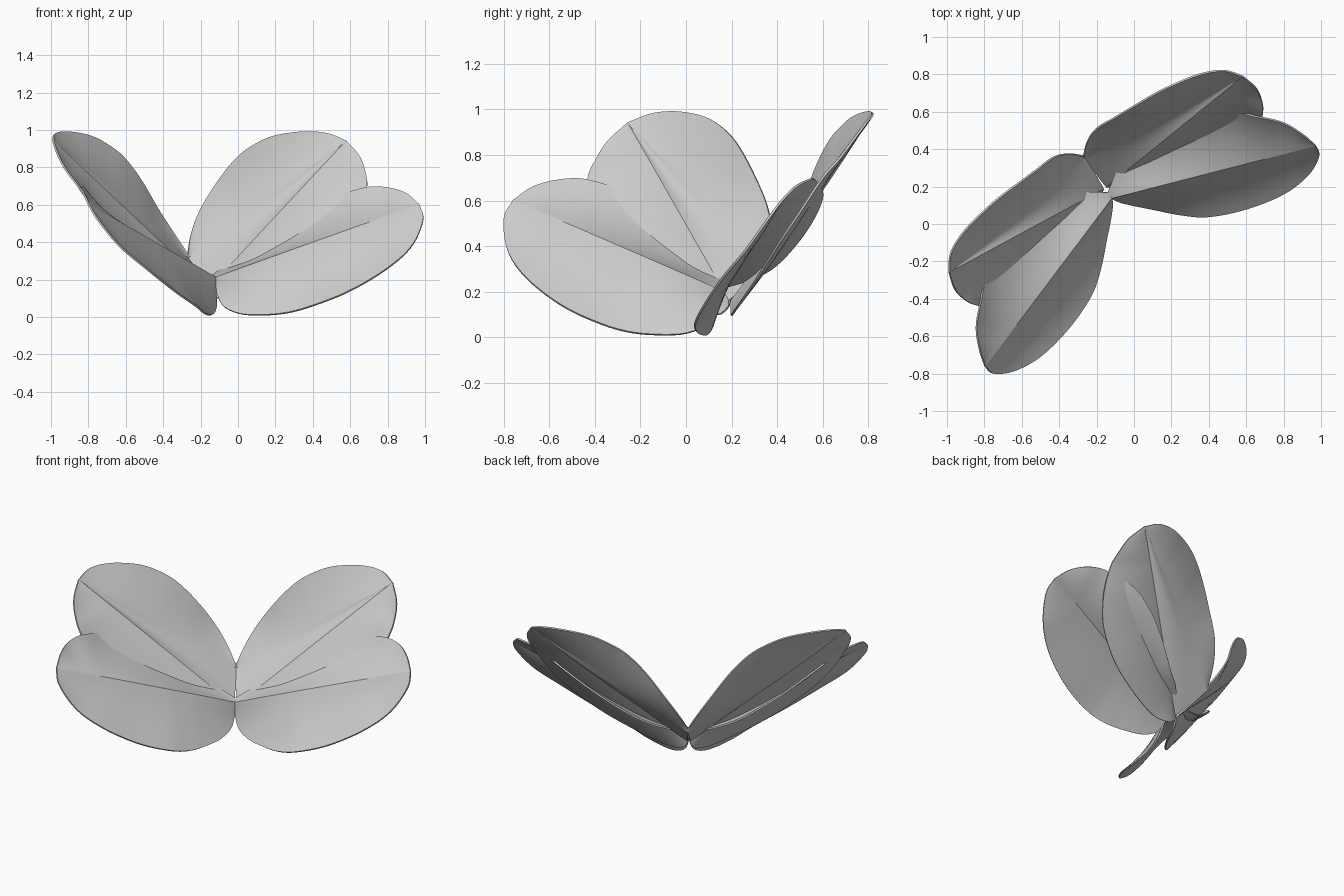
import bpy
import bmesh
import math
from mathutils import Vector, Matrix

default_cube = bpy.data.objects.get("Cube")
if default_cube:
    bpy.data.objects.remove(default_cube, do_unlink=True)

# One plain grey for everything
grey = bpy.data.materials.new("plain_grey")
grey.use_nodes = True
grey.diffuse_color = (0.6, 0.6, 0.6, 1)
grey.node_tree.nodes["Principled BSDF"].inputs["Base Color"].default_value = (0.6, 0.6, 0.6, 1)

COLUMNS, STEPS = 56, 10
BACKWARD = Vector((0, 0.8, -0.6))

# The wings mirror across an upright plane through their shared hinge
hinge = Vector((-0.12, 0.14, 0))
across = Vector((0.832, 0.555, 0)).normalized()
flip = Matrix.Identity(4)
for row in range(3):
    for col in range(3):
        flip[row][col] -= 2 * across[row] * across[col]
mirror = Matrix.Translation(hinge) @ flip @ Matrix.Translation(-hinge)


def smooth_rail(points):
    """Catmull-Rom curve through the points, resampled evenly by length."""
    pts = [Vector(p) for p in points]
    if len(pts) == 2:
        return [pts[0].lerp(pts[1], i / COLUMNS) for i in range(COLUMNS + 1)]
    pts = [2 * pts[0] - pts[1]] + pts + [2 * pts[-1] - pts[-2]]
    dense = []
    for a, b, c, d in zip(pts, pts[1:], pts[2:], pts[3:]):
        for k in range(20):
            t = k / 20
            dense.append(0.5 * (2 * b + (c - a) * t + (2 * a - 5 * b + 4 * c - d) * t ** 2
                                + (3 * b - a - 3 * c + d) * t ** 3))
    dense.append(pts[-2])
    lengths = [0.0]
    for p, q in zip(dense, dense[1:]):
        lengths.append(lengths[-1] + (q - p).length)
    result, j = [], 0
    for i in range(COLUMNS + 1):
        want = lengths[-1] * i / COLUMNS
        while j < len(dense) - 2 and lengths[j + 1] < want:
            j += 1
        t = (want - lengths[j]) / max(lengths[j + 1] - lengths[j], 1e-9)
        result.append(dense[j].lerp(dense[j + 1], t))
    return result


def make_wing(name, rails, sags, matrix):
    """Loft a thin sheet between rails that run from root to tip."""
    rails = [smooth_rail(r) for r in rails]
    rows = [rails[0]]
    for low, high, sag in zip(rails, rails[1:], sags):
        for s in range(1, STEPS + 1):
            f = s / STEPS
            rows.append([p.lerp(q, f) + BACKWARD * sag * 4 * f * (1 - f)
                         * math.sin(math.pi * i / COLUMNS)
                         for i, (p, q) in enumerate(zip(low, high))])
    bm = bmesh.new()
    grid = [[bm.verts.new(matrix @ p) for p in row] for row in rows]
    for r, s in zip(grid, grid[1:]):
        for i in range(COLUMNS):
            bm.faces.new((r[i], r[i + 1], s[i + 1], s[i]))
    bmesh.ops.remove_doubles(bm, verts=bm.verts, dist=0.0005)
    bmesh.ops.recalc_face_normals(bm, faces=bm.faces)
    mesh = bpy.data.meshes.new(name)
    bm.to_mesh(mesh)
    bm.free()
    mesh.materials.append(grey)
    wing = bpy.data.objects.new(name, mesh)
    bpy.context.collection.objects.link(wing)
    solid = wing.modifiers.new("thickness", 'SOLIDIFY')
    solid.thickness = 0.01
    solid.offset = 0
    bpy.ops.object.select_all(action='DESELECT')
    wing.select_set(True)
    bpy.context.view_layer.objects.active = wing
    bpy.ops.object.modifier_apply(modifier=solid.name)
    bpy.ops.object.shade_smooth_by_angle(angle=math.radians(20))


# Lower wing: bottom edge, ridge, hidden upper edge
lower_tip = (0.97, 0.42, 0.6)
lower_bottom = [(-0.12, 0.14, 0.14), (-0.08, 0.12, 0.06), (0, 0.1, 0.02), (0.1, 0.08, 0.01),
                (0.25, 0.05, 0.02), (0.4, 0.04, 0.06), (0.6, 0.08, 0.14), (0.8, 0.16, 0.26),
                (0.93, 0.26, 0.38), (0.99, 0.36, 0.52), lower_tip]
lower_ridge = [(-0.12, 0.14, 0.21), lower_tip]
lower_top = [(-0.14, 0.17, 0.22), (-0.08, 0.3, 0.26), (0.05, 0.4, 0.32), (0.2, 0.5, 0.43),
             (0.35, 0.57, 0.54), (0.5, 0.6, 0.63), (0.68, 0.57, 0.69), (0.8, 0.54, 0.69),
             (0.9, 0.48, 0.66), lower_tip]

# Upper wing: hidden lower edge, ridge, crease, top edge
upper_tip = (0.58, 0.79, 0.94)
upper_bottom = [(-0.15, 0.2, 0.14), (-0.1, 0.2, 0.1), (0.06, 0.21, 0.11), (0.37, 0.3, 0.24),
                (0.57, 0.4, 0.4), (0.66, 0.5, 0.55), (0.69, 0.6, 0.7), (0.68, 0.67, 0.78),
                (0.65, 0.73, 0.86), upper_tip]
upper_ridge = [(-0.15, 0.2, 0.16), upper_tip]
upper_crease = [(-0.27, 0.36, 0.31), upper_tip]
upper_top = [(-0.27, 0.36, 0.33), (-0.25, 0.44, 0.45), (-0.2, 0.51, 0.58), (-0.1, 0.57, 0.74),
             (0, 0.63, 0.86), (0.1, 0.69, 0.93), (0.2, 0.74, 0.97), (0.35, 0.8, 0.99),
             (0.48, 0.82, 0.98), upper_tip]

for side, matrix in (("left", Matrix.Identity(4)), ("right", mirror)):
    make_wing(side + "_lower_wing", [lower_bottom, lower_ridge, lower_top],
              [0.025, 0.02], matrix)
    make_wing(side + "_upper_wing", [upper_bottom, upper_ridge, upper_crease, upper_top],
              [0.02, 0.015, 0.01], matrix)
